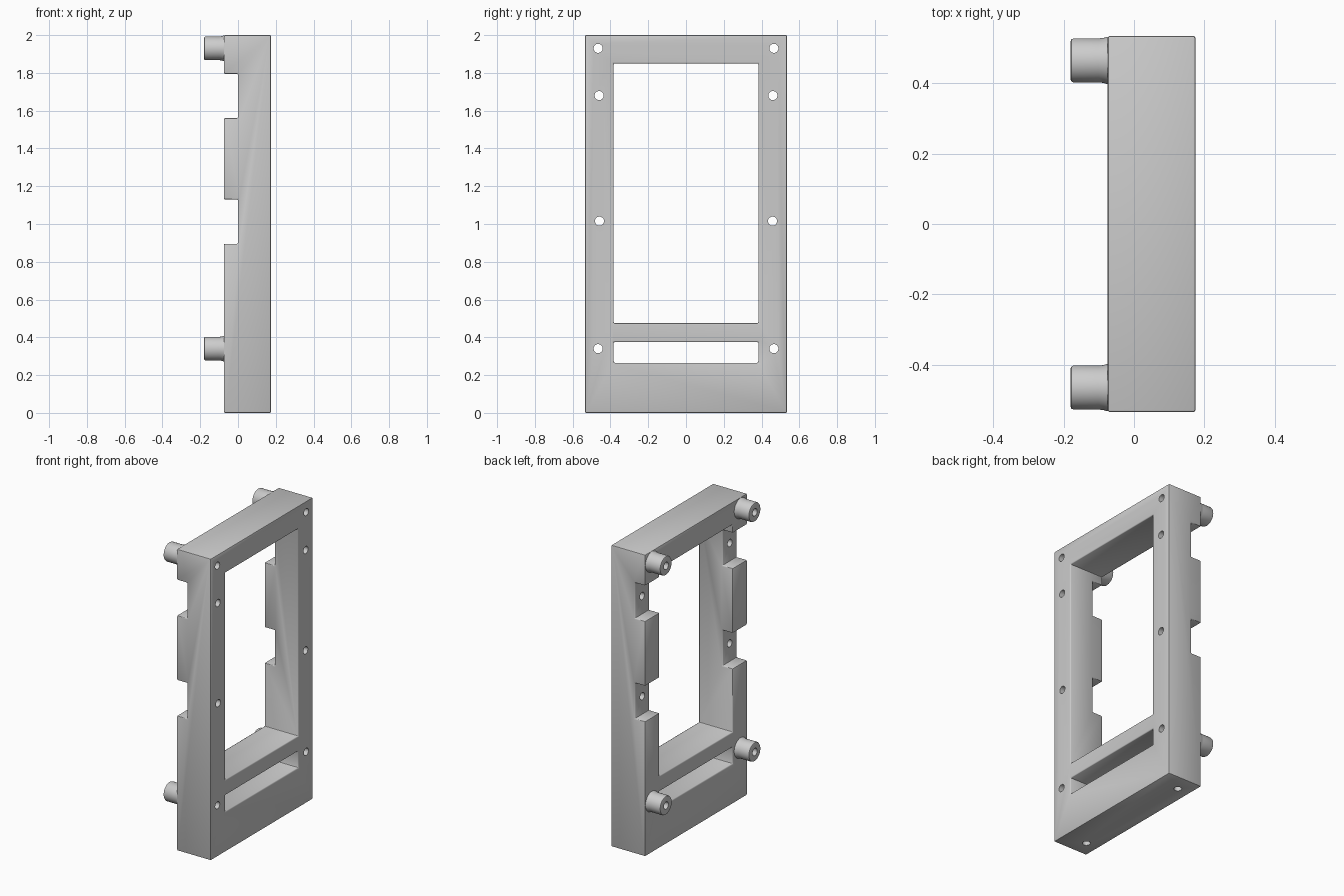
import bpy, bmesh, math
from mathutils import Matrix, Vector

cube = bpy.data.objects.get("Cube")
if cube:
    bpy.data.objects.remove(cube, do_unlink=True)

grey = bpy.data.materials.new("plain grey")
grey.use_nodes = True
grey.diffuse_color = (0.6, 0.6, 0.6, 1)
grey.node_tree.nodes["Principled BSDF"].inputs["Base Color"].default_value = (0.6, 0.6, 0.6, 1)

BACK, FRONT, HALF, HEIGHT = -0.075, 0.175, 0.535, 2.0
NOTCHES = [(0.895, 1.13), (1.56, 1.795)]
HOLES = [(0.465, 1.93), (0.46, 1.68), (0.458, 1.015), (0.465, 0.34)]
HOLE_R = 0.024


def finish(bm, name):
    bmesh.ops.recalc_face_normals(bm, faces=bm.faces)
    mesh = bpy.data.meshes.new(name)
    bm.to_mesh(mesh)
    bm.free()
    mesh.materials.append(grey)
    ob = bpy.data.objects.new(name, mesh)
    bpy.context.collection.objects.link(ob)
    return ob


def activate(ob):
    bpy.ops.object.select_all(action='DESELECT')
    ob.select_set(True)
    bpy.context.view_layer.objects.active = ob


def apply_modifier(ob, kind, **settings):
    mod = ob.modifiers.new(kind.lower(), kind)
    for key, value in settings.items():
        setattr(mod, key, value)
    activate(ob)
    bpy.ops.object.modifier_apply(modifier=mod.name)


def cut(ob, cutter):
    cutter.hide_render = True
    apply_modifier(ob, 'BOOLEAN', operation='DIFFERENCE', solver='EXACT', object=cutter)
    bpy.data.objects.remove(cutter, do_unlink=True)


def shade(ob):
    activate(ob)
    bpy.ops.object.shade_smooth_by_angle(angle=math.radians(35))


# Frame body: notched side outline extruded across the width
outline = [(BACK, 0), (FRONT, 0), (FRONT, HEIGHT), (BACK, HEIGHT)]
for low, high in reversed(NOTCHES):
    outline += [(BACK, high), (0, high), (0, low), (BACK, low)]
bm = bmesh.new()
face = bm.faces.new([bm.verts.new((x, -HALF, z)) for x, z in outline])
ext = bmesh.ops.extrude_face_region(bm, geom=[face])
bmesh.ops.translate(bm, vec=(0, 2 * HALF, 0),
                    verts=[v for v in ext["geom"] if isinstance(v, bmesh.types.BMVert)])
body = finish(bm, "frame_body")

# Large window and narrow slot
bm = bmesh.new()
for low, high in [(0.475, 1.85), (0.265, 0.375)]:
    place = Matrix.Translation((0, 0, (low + high) / 2)) @ Matrix.Diagonal((1, 0.766, high - low, 1))
    bmesh.ops.create_cube(bm, size=1, matrix=place)
cut(body, finish(bm, "window_cutter"))

# Softened edges
apply_modifier(body, 'BEVEL', width=0.007, segments=2, limit_method='ANGLE')

# Screw holes through the frame and blind holes in the base
bm = bmesh.new()
for side in (-1, 1):
    for y, z in HOLES:
        place = Matrix.Translation((0, side * y, z)) @ Matrix.Rotation(math.pi / 2, 4, 'Y')
        bmesh.ops.create_cone(bm, cap_ends=True, segments=32, radius1=HOLE_R,
                              radius2=HOLE_R, depth=1, matrix=place)
    bmesh.ops.create_cone(bm, cap_ends=True, segments=32, radius1=HOLE_R, radius2=HOLE_R,
                          depth=0.4, matrix=Matrix.Translation((0.015, side * 0.425, 0)))
cut(body, finish(bm, "hole_cutter"))
shade(body)

# Hollow standoffs: lathed profile (x, radius) with rounded rim and flared foot
PROFILE = [(-0.07, HOLE_R), (-0.18, HOLE_R), (-0.18, 0.055), (-0.178, 0.06), (-0.172, 0.0625),
           (-0.1, 0.0625), (-0.086, 0.064), (-0.078, 0.067), (-0.07, 0.067)]
for level, z in (("upper", 1.93), ("lower", 0.34)):
    for hand, side in (("left", 1), ("right", -1)):
        bm = bmesh.new()
        points = [bm.verts.new((x, 0, r)) for x, r in PROFILE]
        edges = [bm.edges.new((a, b)) for a, b in zip(points, points[1:] + points[:1])]
        bmesh.ops.spin(bm, geom=points + edges, cent=(0, 0, 0), axis=(1, 0, 0),
                       angle=2 * math.pi, steps=48)
        bmesh.ops.remove_doubles(bm, verts=bm.verts, dist=0.0001)
        # Hand here follows the +y / -y side of the frame
        post = finish(bm, f"{level}_{'rear' if side > 0 else 'front'}_standoff")
        post.location = Vector((0, side * 0.465, z))
        shade(post)
